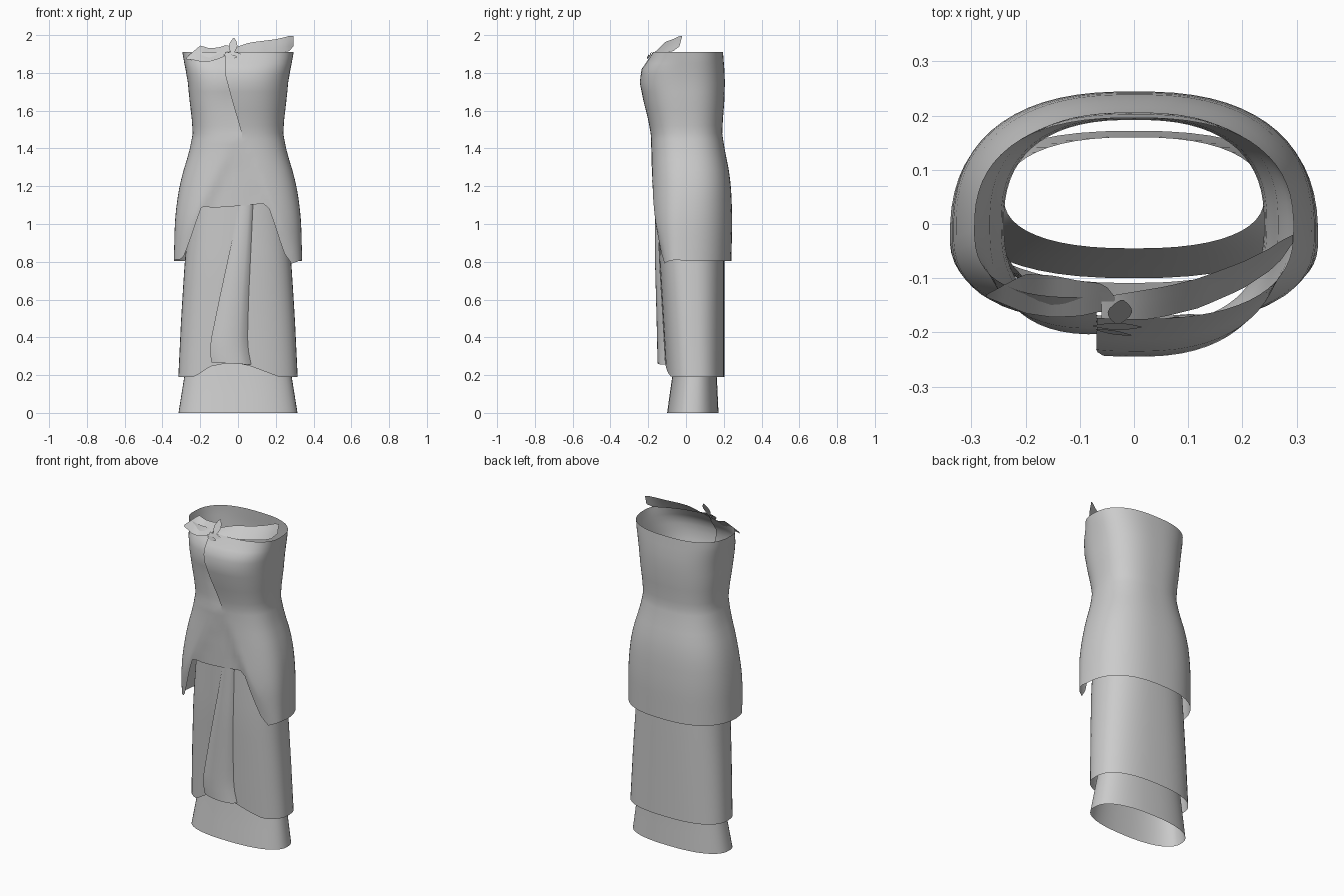
import bpy, bmesh, math

if "Cube" in bpy.data.objects:
    bpy.data.objects.remove(bpy.data.objects["Cube"])

cloth = bpy.data.materials.new("grey cloth")
cloth.diffuse_color = (0.6, 0.6, 0.6, 1)
cloth.use_nodes = True
cloth.node_tree.nodes["Principled BSDF"].inputs["Base Color"].default_value = cloth.diffuse_color


def lerp(table, v, k=1):
    """Read column k of a table sorted by its first column."""
    if v <= table[0][0]:
        return table[0][k]
    for a, b in zip(table, table[1:]):
        if v <= b[0]:
            return a[k] + (b[k] - a[k]) * (v - a[0]) / (b[0] - a[0])
    return table[-1][k]


def sheet(name, rows, closed=False, angle=50):
    """Skin a grid of points into an open cloth surface."""
    bm = bmesh.new()
    grid = [[bm.verts.new(p) for p in r] for r in rows]
    for a, b in zip(grid, grid[1:]):
        n = len(a)
        for i in range(n if closed else n - 1):
            j = (i + 1) % n
            bm.faces.new((a[i], a[j], b[j], b[i]))
    bmesh.ops.remove_doubles(bm, verts=bm.verts, dist=0.0004)
    me = bpy.data.meshes.new(name)
    bm.to_mesh(me)
    bm.free()
    me.materials.append(cloth)
    ob = bpy.data.objects.new(name, me)
    bpy.context.collection.objects.link(ob)
    bpy.context.view_layer.objects.active = ob
    ob.select_set(True)
    bpy.ops.object.shade_smooth_by_angle(angle=math.radians(angle))
    ob.select_set(False)
    return ob


def ring(table, z, phi, power=2.5):
    """Point on the body section at height z; phi = 0 is the front, +x at 90 degrees."""
    w, front, back, mid = (lerp(table, z, k) for k in (1, 2, 3, 4))
    s, c = math.sin(phi), math.cos(phi)
    x = w * math.copysign(abs(s) ** (2 / power), s)
    y = abs(c) ** (2 / power)
    return x, mid + (front - mid) * y if c > 0 else mid + (back - mid) * y


def phi_at(table, z, x, power=2.5):
    r = x / lerp(table, z)
    return math.asin(math.copysign(abs(r) ** (power / 2), r))


# Sections: height, half width, front y, back y, y of the widest place
JACKET = [(0.8, .34, -.165, .24, -.03), (1.0, .335, -.188, .245, -.02),
          (1.1, .326, -.19, .243, -.01), (1.2, .31, -.188, .238, 0),
          (1.28, .29, -.186, .228, 0), (1.36, .265, -.185, .212, 0),
          (1.42, .25, -.185, .2, 0), (1.48, .24, -.187, .192, 0),
          (1.55, .244, -.2, .195, 0), (1.65, .256, -.225, .203, 0),
          (1.75, .266, -.245, .206, 0), (1.82, .278, -.235, .203, 0),
          (1.87, .288, -.2, .199, 0), (1.91, .295, -.175, .196, -.01)]
OVERSKIRT = [(.19, .316, -.105, .203, .04), (.5, .301, -.122, .203, .03),
             (.8, .282, -.14, .203, .02), (1.15, .25, -.15, .2, .02)]
UNDERSKIRT = [(0, .315, -.1, .172, .03), (.2, .283, -.072, .163, .04),
              (.45, .24, -.045, .16, .05)]

# Jacket: wrapped bodice with a cut-away front hem
SEAM = [(1.45, .02), (1.48, .02), (1.65, -.03), (1.8, -.07), (1.91, -.068)]
HEM = [(-.335, .81), (-.29, .815), (-.255, .91), (-.195, 1.1), (-.15, 1.085),
       (0, 1.095), (.16, 1.11), (.2, .98), (.24, .85), (.28, .79), (.335, .81)]
COLS = 64
rows = []
levels = [i / 12 for i in range(12)] + [1.45, 1.48, 1.52, 1.56, 1.6, 1.65, 1.7,
                                        1.75, 1.79, 1.82, 1.85, 1.88, 1.91]
for level in levels:
    row = []
    for i in range(COLS + 1):
        z0 = max(level, 1.45)
        start = phi_at(JACKET, z0, lerp(SEAM, z0))
        phi = start + 2 * math.pi * i / COLS
        z = level
        if level < 1:
            front = math.cos(phi) > 0
            hem = lerp(HEM, ring(JACKET, .95, phi)[0]) if front else .805
            z = hem + (1.45 - hem) * level
        x, y = ring(JACKET, z, phi)
        # the under panel sinks beneath the overlapping panel
        step = .04 * min(1, max(0, (z - 1.45) / .2))
        back_off = max(0, 1 - (COLS - i) / 14)
        y += step * back_off ** 1.5
        # flat gusset between the cut-away fronts
        gap = (1.45 - z) / .35
        if math.cos(phi) > 0 and gap > 0:
            inside = 1 - abs(x + .018 * gap - .01) / (.18 * gap + .01)
            y += .02 * min(1, gap) * min(1, max(0, inside) * 3)
        row.append((x, y, z))
    rows.append(row)
sheet("jacket", rows)

# Overskirt: hem lifted at the front
rows = []
for k in range(11):
    row = []
    for i in range(48):
        phi = 2 * math.pi * i / 48
        x = ring(OVERSKIRT, .2, phi)[0]
        lift = lerp([(-.23, 0), (-.15, .055), (-.05, .075), (.03, .07), (.1, .045), (.22, 0)], x)
        hem = .19 + (lift if math.cos(phi) > 0 else 0)
        z = hem + (1.15 - hem) * k / 10
        row.append((*ring(OVERSKIRT, z, phi), z))
    rows.append(row)
sheet("overskirt", rows, closed=True)

# Underskirt: short flared tube
rows = []
for z in (0, .1, .2, .325, .45):
    rows.append([(*ring(UNDERSKIRT, z, 2 * math.pi * i / 48, 2.4), z) for i in range(48)])
sheet("underskirt", rows, closed=True)

# Front pleat: height, left x, right x
PLEAT = [(.255, -.14, .07), (.3, -.152, .058), (.38, -.145, .05), (.6, -.1, .056),
         (.9, -.035, .07), (1.12, .005, .08)]
rows = []
for k in range(13):
    z = .255 + .865 * k / 12
    a, b = lerp(PLEAT, z), lerp(PLEAT, z, 2)
    row = []
    for i in range(9):
        u = i / 8
        x = a + (b - a) * u
        y = lerp(OVERSKIRT, z, 2) - lerp([(.25, .042), (.8, .024), (1.15, .016)], z) * math.sin(
            math.pi * min(1, .04 + u * .96)) ** .5
        row.append((x, y, z + (.012 * (1 - u) if k == 0 else 0)))
    rows.append(row)
sheet("front_pleat", rows)


# Neckline frills: x, lower y, lower z, upper y, upper z
def frill(name, pts, n=16):
    x0, x1 = pts[0][0], pts[-1][0]
    rows = []
    for j in range(4):
        v = j / 3
        row = []
        for i in range(n + 1):
            x = x0 + (x1 - x0) * i / n
            ya, za, yb, zb = (lerp(pts, x, k) for k in (1, 2, 3, 4))
            row.append((x, ya + (yb - ya) * v, za + (zb - za) * v))
        rows.append(row)
    sheet(name, rows)


frill("right_frill", [(-.06, -.178, 1.9, -.135, 1.915), (0, -.18, 1.9, -.125, 1.94),
                      (.06, -.17, 1.903, -.115, 1.96), (.12, -.155, 1.905, -.1, 1.968),
                      (.2, -.12, 1.908, -.07, 1.978), (.26, -.08, 1.912, -.04, 1.992),
                      (.285, -.05, 1.92, -.02, 2.0), (.293, -.035, 1.94, -.02, 1.995)])
frill("left_frill", [(-.272, -.135, 1.872, -.13, 1.882), (-.235, -.15, 1.868, -.11, 1.915),
                     (-.2, -.165, 1.86, -.092, 1.945), (-.15, -.172, 1.86, -.095, 1.93),
                     (-.1, -.17, 1.875, -.105, 1.935), (-.055, -.16, 1.895, -.11, 1.95),
                     (-.035, -.165, 1.9, -.135, 1.925)])


# Small bow at the top of the overlap
def leaf(name, start, end, width, side):
    rows = []
    for k in range(7):
        t = k / 6
        c = [a + (b - a) * t for a, b in zip(start, end)]
        h = width * math.sin(math.pi * (.04 + .92 * t)) / 2
        rows.append([tuple(p + d * h * s for p, d in zip(c, side)) for s in (-1, 0, 1)])
    sheet(name, rows)


leaf("bow_loop", (-.076, -.188, 1.895), (.014, -.19, 1.9), .032, (0, .4, .9))
leaf("bow_upper_tail", (-.03, -.185, 1.9), (-.022, -.14, 1.985), .045, (1, 0, 0))
leaf("bow_lower_tail", (-.07, -.195, 1.885), (-.005, -.205, 1.885), .025, (0, .3, .95))
